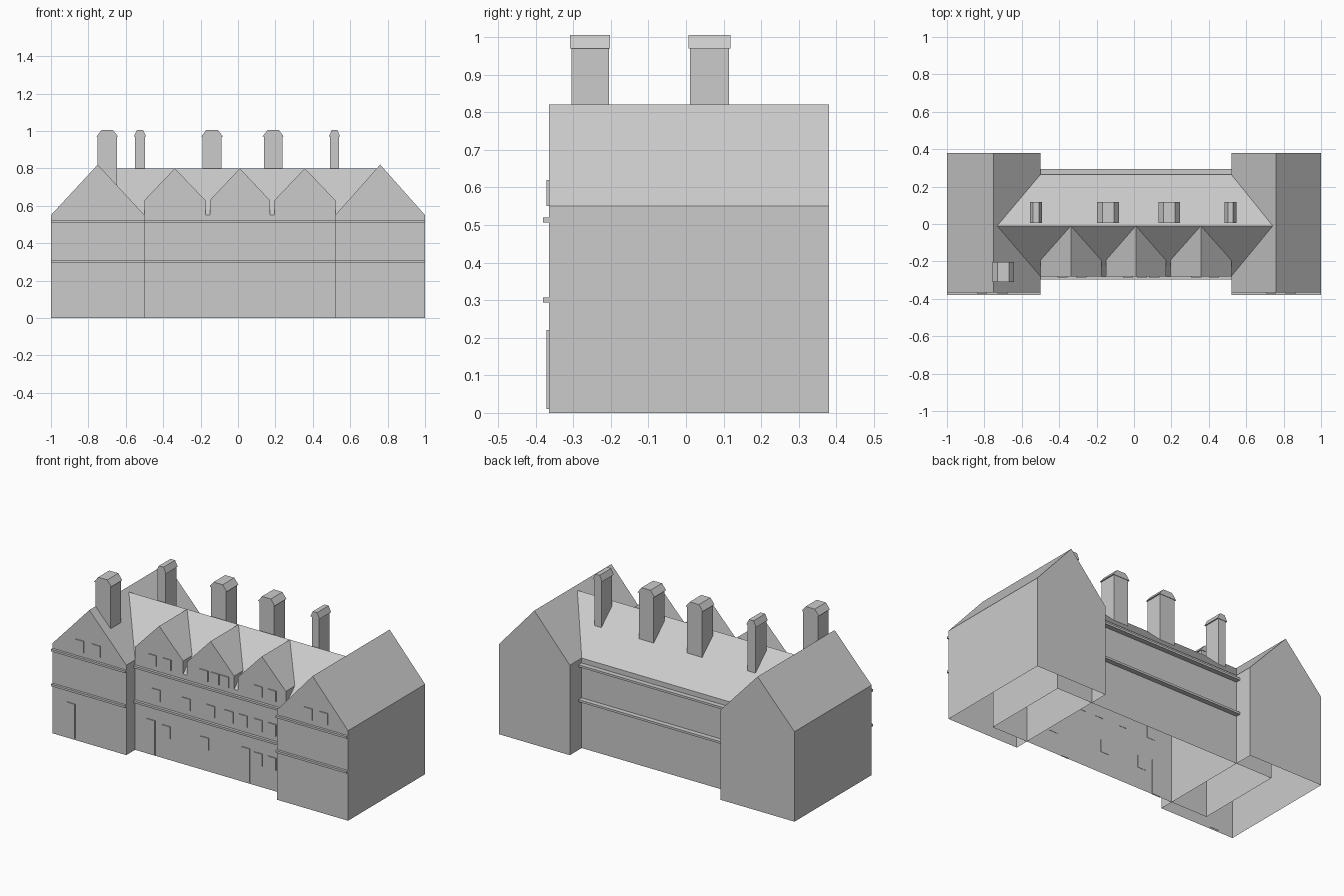
import bpy

if "Cube" in bpy.data.objects:
    bpy.data.objects.remove(bpy.data.objects["Cube"])

RIDGE_Y, FRONT_Y, BACK_Y = -0.01, -0.28, 0.265
EAVE, WING_F, WING_B = 0.55, -0.365, 0.38


def add_mesh(name, verts, faces):
    me = bpy.data.meshes.new(name)
    me.from_pydata(verts, [], faces)
    ob = bpy.data.objects.new(name, me)
    bpy.context.collection.objects.link(ob)
    return ob


def prism(name, profile, axis, a, b, open_bottom=False):
    """Extrude a (horizontal, z) profile along x or y; first edge is the bottom."""
    n = len(profile)
    put = (lambda u, z, t: (u, t, z)) if axis == 'y' else (lambda u, z, t: (t, u, z))
    verts = [put(u, z, t) for t in (a, b) for u, z in profile]
    faces = [tuple(range(n)), tuple(range(2 * n - 1, n - 1, -1))]
    for i in range(1 if open_bottom else 0, n):
        j = (i + 1) % n
        faces.append((i, i + n, j + n, j))
    if axis == 'x':
        faces = [f[::-1] for f in faces]
    return add_mesh(name, verts, faces)


def box(name, x0, x1, y0, y1, z0, z1):
    return prism(name, [(x0, z0), (x1, z0), (x1, z1), (x0, z1)], 'y', y0, y1)


# Main volumes: two gabled wings and the hall running between them, open below
for name, x0, xr, x1 in (("left_wing", -1, -0.75, -0.5), ("right_wing", 0.52, 0.76, 1)):
    prism(name, [(x0, 0), (x1, 0), (x1, EAVE), (xr, 0.82), (x0, EAVE)],
          'y', WING_F, WING_B, True)
prism("central_hall", [(FRONT_Y, 0), (BACK_Y, 0), (BACK_Y, EAVE), (RIDGE_Y, 0.8),
                       (FRONT_Y, EAVE)], 'x', -0.745, 0.76, True)

# Front gables, roofs running back to the hall ridge
GABLE_EAVE = 0.63
valley_y = FRONT_Y + (RIDGE_Y - FRONT_Y) * (GABLE_EAVE - EAVE) / (0.8 - EAVE)
for x0, x1 in ((-0.5, -0.175), (-0.15, 0.17), (0.195, 0.52)):
    xm = (x0 + x1) / 2
    add_mesh("front_gable",
             [(x0, FRONT_Y, EAVE), (x1, FRONT_Y, EAVE), (x1, FRONT_Y, GABLE_EAVE),
              (xm, FRONT_Y, 0.8), (x0, FRONT_Y, GABLE_EAVE),
              (x1, valley_y, GABLE_EAVE), (xm, RIDGE_Y, 0.8), (x0, valley_y, GABLE_EAVE)],
             [(0, 1, 2, 3, 4), (1, 5, 2), (0, 4, 7), (2, 5, 6, 3), (4, 3, 6, 7)])

# Horizontal string courses
for z in (0.294, 0.507):
    box("left_wing_band", -1, -0.5, -0.38, WING_F, z, z + 0.013)
    box("right_wing_band", 0.52, 1, -0.38, WING_F, z, z + 0.013)
    box("front_band", -0.5, 0.52, -0.297, FRONT_Y, z, z + 0.013)
    box("back_band", -0.5, 0.52, BACK_Y, 0.295, z, z + 0.013)

# Chimneys with tapered caps: (x0, x1, y0, y1)
for x0, x1, y0, y1 in ((-0.75, -0.648, -0.305, -0.205), (-0.55, -0.498, 0.01, 0.115),
                       (-0.19, -0.087, 0.01, 0.115), (0.138, 0.238, 0.01, 0.115),
                       (0.492, 0.54, 0.01, 0.115)):
    box("chimney", x0, x1, y0, y1, 0.65, 0.972)
    t = 0.2 * (x1 - x0)
    prism("chimney_cap", [(x0 - 0.007, 0.97), (x1 + 0.007, 0.97),
                          (x1 - t, 1.005), (x0 + t, 1.005)], 'y', y0 - 0.004, y1 + 0.003)


# Shallow window and door panels: rows of left edges per wall
def panels(name, xs, wall_y, z0, z1, w=0.055):
    for x in xs:
        box(name, x, x + w, wall_y - 0.006, wall_y + 0.002, z0, z1)


panels("wing_window", (-0.84, -0.73, 0.705, 0.81), WING_F, 0.55, 0.62)
panels("wing_door", (-0.9,), WING_F, 0.01, 0.22)
panels("hall_door", (-0.418, 0.222), FRONT_Y, 0.003, 0.215)
panels("ground_window", (-0.315, -0.055, 0.306, 0.4), FRONT_Y, 0.13, 0.205)
panels("upper_window", (-0.383, -0.18, -0.015, 0.11, 0.205, 0.306, 0.4), FRONT_Y, 0.34, 0.41)
panels("gable_window", (-0.41, -0.31, -0.06, 0.015, 0.08, 0.306, 0.4), FRONT_Y, 0.55, 0.615)
